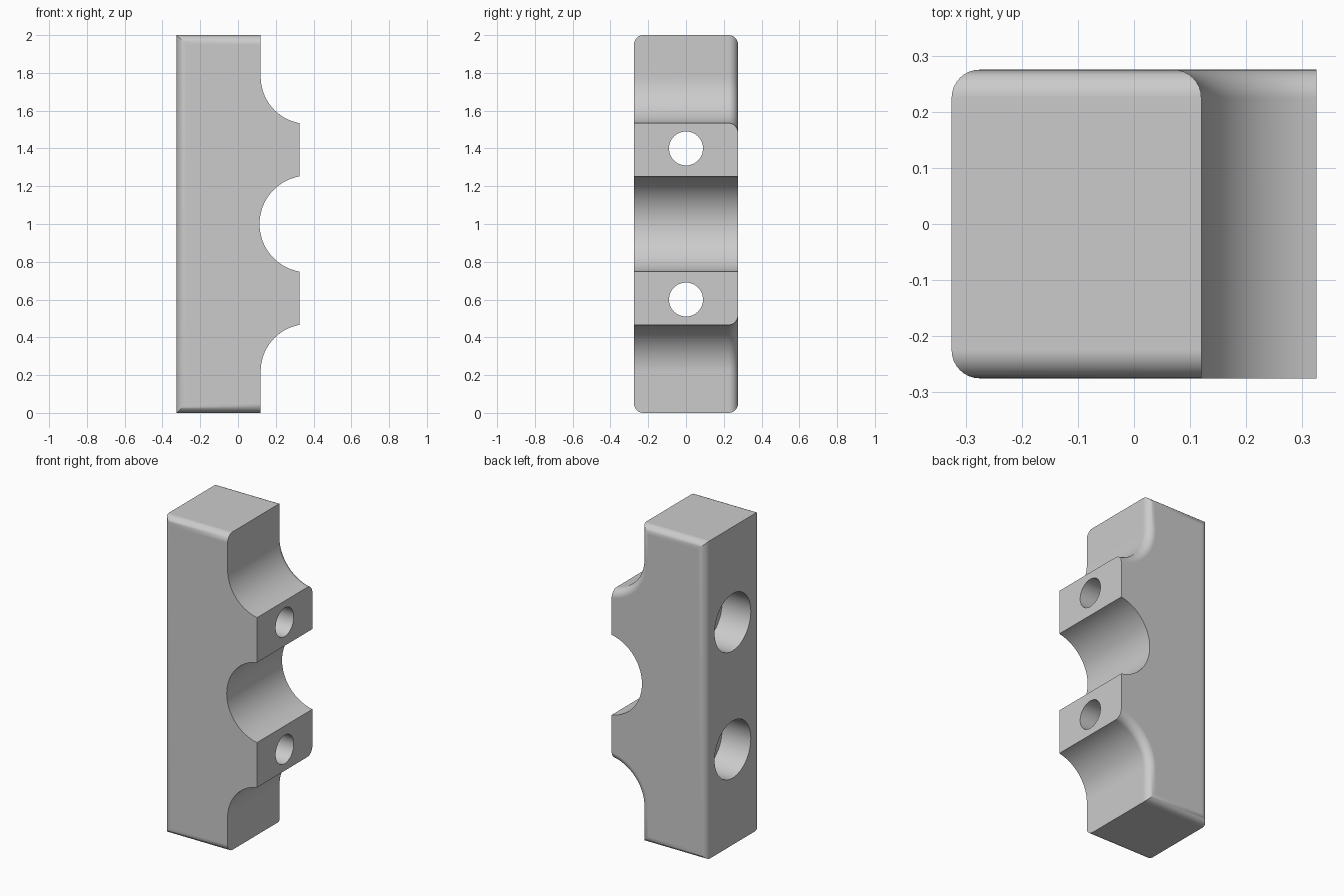
import bpy, bmesh, math
from mathutils import Matrix

if "Cube" in bpy.data.objects:
    bpy.data.objects.remove(bpy.data.objects["Cube"])

LEFT, NECK, RIGHT, HALF_Y, HEIGHT = -0.325, 0.12, 0.325, 0.275, 2.0
ROUND = 0.05
COVE_X, COVE_R = 0.37, 0.25

grey = bpy.data.materials.new("plain_grey")
grey.use_nodes = True
colour = (0.6, 0.6, 0.6, 1)
grey.diffuse_color = colour
grey.node_tree.nodes["Principled BSDF"].inputs["Base Color"].default_value = colour


def arc(cz, radius, start, end, steps):
    """Points of an arc around (COVE_X, cz) in the side profile."""
    angles = [start + (end - start) * i / steps for i in range(steps + 1)]
    return [(COVE_X + radius * math.cos(a), cz + radius * math.sin(a)) for a in angles]


# Side profile: straight back, two lugs, one middle cove and two end coves
tip = math.acos((RIGHT - COVE_X) / COVE_R)
mid_r = 0.256
mid_tip = math.acos((RIGHT - COVE_X) / mid_r)
profile = [(LEFT, 0), (NECK, 0)]
profile += arc(0.22, COVE_R, math.pi, tip, 20)
profile += arc(1.0, mid_r, 2 * math.pi - mid_tip, mid_tip, 40)
profile += arc(HEIGHT - 0.22, COVE_R, 2 * math.pi - tip, math.pi, 20)
profile += [(NECK, HEIGHT), (LEFT, HEIGHT)]

# Extruded block
bm = bmesh.new()
face = bm.faces.new([bm.verts.new((x, -HALF_Y, z)) for x, z in profile])
ext = bmesh.ops.extrude_face_region(bm, geom=[face])
moved = [g for g in ext["geom"] if isinstance(g, bmesh.types.BMVert)]
bmesh.ops.translate(bm, verts=moved, vec=(0, 2 * HALF_Y, 0))
bmesh.ops.recalc_face_normals(bm, faces=bm.faces)


def is_rounded(edge):
    a, b = (v.co for v in edge.verts)
    if abs(a.y - b.y) > 0.01:
        return False
    mid = (a + b) / 2
    if mid.y < 0:
        # front: the straight back edge and both ends
        return mid.x < LEFT + 0.01 or mid.z < 0.01 or mid.z > HEIGHT - 0.01
    # rear: everything but the lug faces and the middle cove
    return abs(mid.z - 1) > 0.533 or mid.x < LEFT + 0.01


bmesh.ops.bevel(bm, geom=[e for e in bm.edges if is_rounded(e)], offset=ROUND,
                offset_type='OFFSET', segments=8, profile=0.5, affect='EDGES')
mesh = bpy.data.meshes.new("clamp_block")
bm.to_mesh(mesh)
bm.free()
block = bpy.data.objects.new("clamp_block", mesh)
bpy.context.collection.objects.link(block)
mesh.materials.append(grey)
bpy.context.view_layer.objects.active = block
block.select_set(True)


def bore(radius, x0, x1, z):
    """Cut a round hole along x."""
    bm = bmesh.new()
    bmesh.ops.create_cone(bm, cap_ends=True, segments=48, radius1=radius,
                          radius2=radius, depth=x1 - x0,
                          matrix=Matrix.Translation(((x0 + x1) / 2, 0, z))
                          @ Matrix.Rotation(math.pi / 2, 4, 'Y'))
    me = bpy.data.meshes.new("hole_cutter")
    bm.to_mesh(me)
    bm.free()
    me.materials.append(grey)
    cutter = bpy.data.objects.new("hole_cutter", me)
    cutter.hide_render = True
    bpy.context.collection.objects.link(cutter)
    mod = block.modifiers.new("hole", 'BOOLEAN')
    mod.operation, mod.solver, mod.object = 'DIFFERENCE', 'EXACT', cutter
    bpy.ops.object.modifier_apply(modifier=mod.name)
    bpy.data.objects.remove(cutter)


# Bolt holes with counterbores on the straight side
for z in (0.6, 1.4):
    bore(0.09, LEFT - 0.1, RIGHT + 0.1, z)
    bore(0.18, LEFT - 0.1, LEFT + 0.2, z)

bpy.ops.object.shade_smooth_by_angle(angle=math.radians(30))
weighted = block.modifiers.new("weighted_normals", 'WEIGHTED_NORMAL')
weighted.keep_sharp = True
